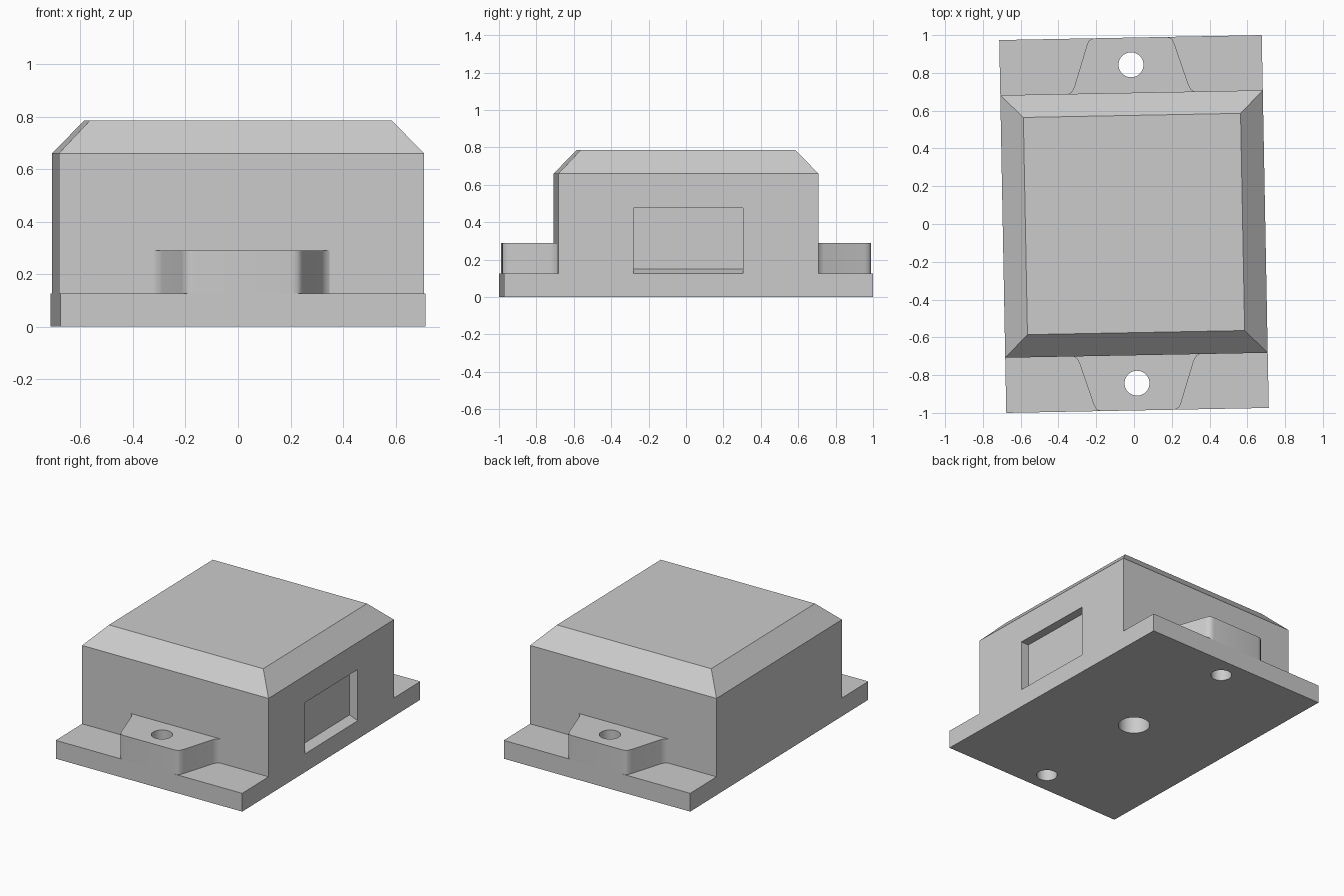
import bpy
import bmesh
import math
from mathutils import Matrix

if "Cube" in bpy.data.objects:
    bpy.data.objects.remove(bpy.data.objects["Cube"])

TURN = Matrix.Rotation(math.radians(1.08), 4, 'Z')
HALF, LENGTH = 0.695, 0.987       # half width, half base length
STEP, TAB_TOP = 0.125, 0.29       # base top, tab top

grey = bpy.data.materials.new("housing grey")
grey.use_nodes = True
colour = (0.6, 0.6, 0.6, 1)
grey.diffuse_color = colour
grey.node_tree.nodes["Principled BSDF"].inputs["Base Color"].default_value = colour


def loft(name, sections):
    """Solid through matching outlines of 3D points, capped at both ends."""
    bm = bmesh.new()
    rings = [[bm.verts.new(p) for p in s] for s in sections]
    n = len(rings[0])
    for a, b in zip(rings, rings[1:]):
        for i in range(n):
            j = (i + 1) % n
            bm.faces.new((a[i], a[j], b[j], b[i]))
    bm.faces.new(rings[0][::-1])
    bm.faces.new(rings[-1])
    bmesh.ops.recalc_face_normals(bm, faces=bm.faces)
    mesh = bpy.data.meshes.new(name)
    bm.to_mesh(mesh)
    bm.free()
    mesh.materials.append(grey)
    obj = bpy.data.objects.new(name, mesh)
    bpy.context.collection.objects.link(obj)
    return obj


def rect(x, y, z):
    return [(-x, -y, z), (x, -y, z), (x, y, z), (-x, y, z)]


def circle(r, y, z):
    angles = [math.tau * i / 48 for i in range(48)]
    return [(r * math.cos(a), y + r * math.sin(a), z) for a in angles]


def drill(name, r, y, top):
    return loft(name, [circle(r, y, -0.1), circle(r, y, top)])


def cut(obj, cutters):
    bpy.context.view_layer.objects.active = obj
    for cutter in cutters:
        mod = obj.modifiers.new("cut", 'BOOLEAN')
        mod.operation = 'DIFFERENCE'
        mod.solver = 'EXACT'
        mod.object = cutter
        bpy.ops.object.modifier_apply(modifier=mod.name)


# Base plate and chamfered housing
base = loft("base_plate", [rect(HALF, LENGTH, 0), rect(HALF, LENGTH, STEP)])
body = loft("housing", [rect(HALF, HALF, STEP), rect(HALF, HALF, 0.66),
                        rect(0.575, 0.575, 0.785)])

# Flared mounting tabs with rounded corners
side = [(0.335, HALF), (0.318, 0.704), (0.303, 0.73), (0.232, 0.95),
        (0.222, 0.972), (0.207, 0.984), (0.185, LENGTH)]
outline = side + [(-x, y) for x, y in reversed(side)]
tabs = []
for name, s in (("front_tab", -1), ("back_tab", 1)):
    tabs.append(loft(name, [[(x, s * y, z) for x, y in outline]
                            for z in (STEP, TAB_TOP)]))

# Screw holes and the central hole from below
front_drill = drill("front_drill", 0.066, -0.843, 0.5)
back_drill = drill("back_drill", 0.066, 0.843, 0.5)
centre_drill = drill("centre_drill", 0.1, 0, 0.4)

# Side recess with a sloping sill
profile = [(HALF - 0.06, 0.15), (HALF, STEP), (HALF + 0.1, STEP - 0.04),
           (HALF + 0.1, 0.475), (HALF - 0.06, 0.475)]
recess = loft("recess_cutter", [[(x, y, z) for x, z in profile]
                                for y in (-0.293, 0.293)])

cut(base, [front_drill, back_drill, centre_drill])
cut(tabs[0], [front_drill])
cut(tabs[1], [back_drill])
cut(body, [centre_drill, recess])
for cutter in (front_drill, back_drill, centre_drill, recess):
    bpy.data.objects.remove(cutter)

# Smooth the round walls and turn the whole part slightly
for obj in (base, body, *tabs):
    obj.data.transform(TURN)
    bpy.ops.object.select_all(action='DESELECT')
    obj.select_set(True)
    bpy.context.view_layer.objects.active = obj
    bpy.ops.object.shade_smooth_by_angle(angle=math.radians(35))
